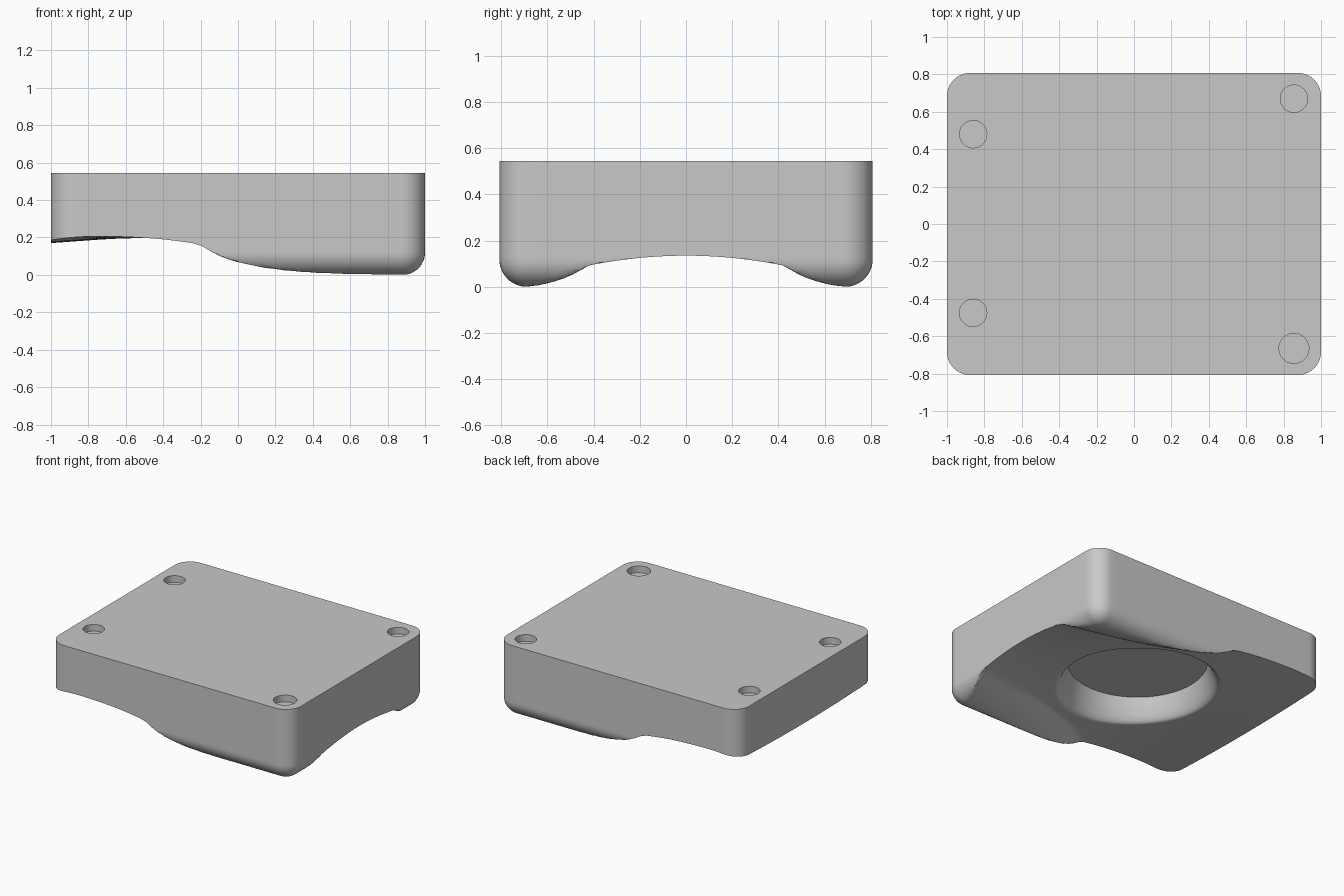
import bpy, bmesh, math
from mathutils import Vector

cube = bpy.data.objects.get("Cube")
if cube:
    bpy.data.objects.remove(cube, do_unlink=True)

HALF_X, HALF_Y, TOP = 1.0, 0.808, 0.545
CORNER, FILLET = 0.125, 0.12
RIM, FLOOR_R, FLOOR_Z = 0.56, 0.475, 0.36
CENTRE = Vector((-0.03, 0))

# Height of the shallow underside dome along x, on the centre line and near the sides
MIDDLE = [(-1, .17), (-.6, .195), (-.2, .19), (.4, .165), (1, .135)]
SIDE = [(-1, .19), (-.8, .205), (-.6, .203), (-.4, .19), (-.2, .165), (.2, .12), (1, -.02)]
# Line in x, y where each corner foot begins, and how it drops beyond that line
FOOT_EDGE = [(-.2, .8), (0, .68), (.2, .59), (.5, .5), (1, .42)]
DROP = [(0, 0), (.04, .2), (.08, .4), (.13, .6), (.18, .78), (.22, .9), (.26, .97), (.3, 1)]


def curve(points, t):
    """Smooth interpolation through a short list of points."""
    last = len(points) - 1
    t = min(max(t, points[0][0]), points[last][0])
    i = next(k for k in range(last) if t <= points[k + 1][0])

    def slope(k):
        a, b = points[max(k - 1, 0)], points[min(k + 1, last)]
        return (b[1] - a[1]) / (b[0] - a[0])

    (x0, y0), (x1, y1) = points[i], points[i + 1]
    w = x1 - x0
    s = (t - x0) / w
    return (y0 * (1 + 2 * s) * (1 - s) ** 2 + y1 * s * s * (3 - 2 * s)
            + w * s * (1 - s) * ((1 - s) * slope(i) - s * slope(i + 1)))


def under(p):
    """Height of the underside: a dome that drops into the two feet."""
    middle = curve(MIDDLE, p.x)
    dome = middle + (curve(SIDE, p.x) - middle) * (p.y / .8) ** 2
    if p.x > -.2:
        dome *= 1 - curve(DROP, abs(p.y) - curve(FOOT_EDGE, p.x))
    return max(0, dome)


def outline(inset, arc=10, side=36):
    """Rounded rectangle, counter-clockwise, moved inward by inset."""
    r = CORNER - inset
    cx, cy = HALF_X - CORNER, HALF_Y - CORNER
    arcs = []
    for k, (sx, sy) in enumerate([(1, 1), (-1, 1), (-1, -1), (1, -1)]):
        arcs.append([Vector((sx * cx + r * math.cos(a), sy * cy + r * math.sin(a)))
                     for a in (math.pi / 2 * (k + i / arc) for i in range(arc + 1))])
    points = []
    for k in range(4):
        points += arcs[k]
        end, start = arcs[k][-1], arcs[(k + 1) % 4][0]
        points += [end.lerp(start, i / side) for i in range(1, side)]
    return points


# Rings of the body: top edge, wall, rounded lower edge
edge = outline(0)
rings = [[(p.x, p.y, TOP) for p in edge],
         [(p.x, p.y, max(under(p), FILLET) + .01) for p in edge]]
for i in range(13):
    a = math.pi / 2 * i / 12
    rounded = FILLET * (1 - math.sin(a))
    rings.append([(p.x, p.y, max(under(p), rounded))
                  for p in outline(FILLET * (1 - math.cos(a)))])

# Underside, blending from the rectangle to the round recess
inner = outline(FILLET)
rim = [CENTRE + (p - CENTRE).normalized() * RIM for p in inner]
for i in range(1, 21):
    ring = [p.lerp(q, i / 20) for p, q in zip(inner, rim)]
    rings.append([(p.x, p.y, under(p)) for p in ring])

# Flared wall of the recess
for i in range(1, 11):
    s = i / 10
    ring = []
    for q in rim:
        h = under(q)
        p = CENTRE + (q - CENTRE) * (1 - (1 - FLOOR_R / RIM) * s)
        ring.append((p.x, p.y, h + (FLOOR_Z - h) * s * s))
    rings.append(ring)

bm = bmesh.new()
loops = [[bm.verts.new(v) for v in ring] for ring in rings]
n = len(inner)
for a, b in zip(loops, loops[1:]):
    for i in range(n):
        j = (i + 1) % n
        bm.faces.new((a[i], b[i], b[j], a[j]))
bm.faces.new(loops[0])
bm.faces.new(loops[-1][::-1])
bmesh.ops.recalc_face_normals(bm, faces=bm.faces)
mesh = bpy.data.meshes.new("body")
bm.to_mesh(mesh)
bm.free()
body = bpy.data.objects.new("body", mesh)
bpy.context.collection.objects.link(body)

# One plain grey
grey = bpy.data.materials.new("plain grey")
grey.use_nodes = True
color = (0.58, 0.58, 0.58, 1)
grey.diffuse_color = color
grey.node_tree.nodes["Principled BSDF"].inputs["Base Color"].default_value = color
mesh.materials.append(grey)

# Shallow round sockets in the top
HOLE_DEPTH = 0.05
for x, y, r in [(.855, .67, .073), (.855, -.665, .08), (-.86, .48, .073), (-.86, -.475, .073)]:
    bpy.ops.mesh.primitive_cylinder_add(vertices=40, radius=r, depth=2 * HOLE_DEPTH,
                                        location=(x, y, TOP))
    cutter = bpy.context.object
    cutter.name = "socket_cutter"
    cutter.hide_render = True
    cutter.data.materials.append(grey)
    cut = body.modifiers.new("socket", 'BOOLEAN')
    cut.operation = 'DIFFERENCE'
    cut.solver = 'EXACT'
    cut.object = cutter
    bpy.context.view_layer.objects.active = body
    bpy.ops.object.modifier_apply(modifier=cut.name)
    bpy.data.objects.remove(cutter, do_unlink=True)

bpy.ops.object.select_all(action='DESELECT')
body.select_set(True)
bpy.context.view_layer.objects.active = body
bpy.ops.object.shade_smooth_by_angle(angle=math.radians(30))
